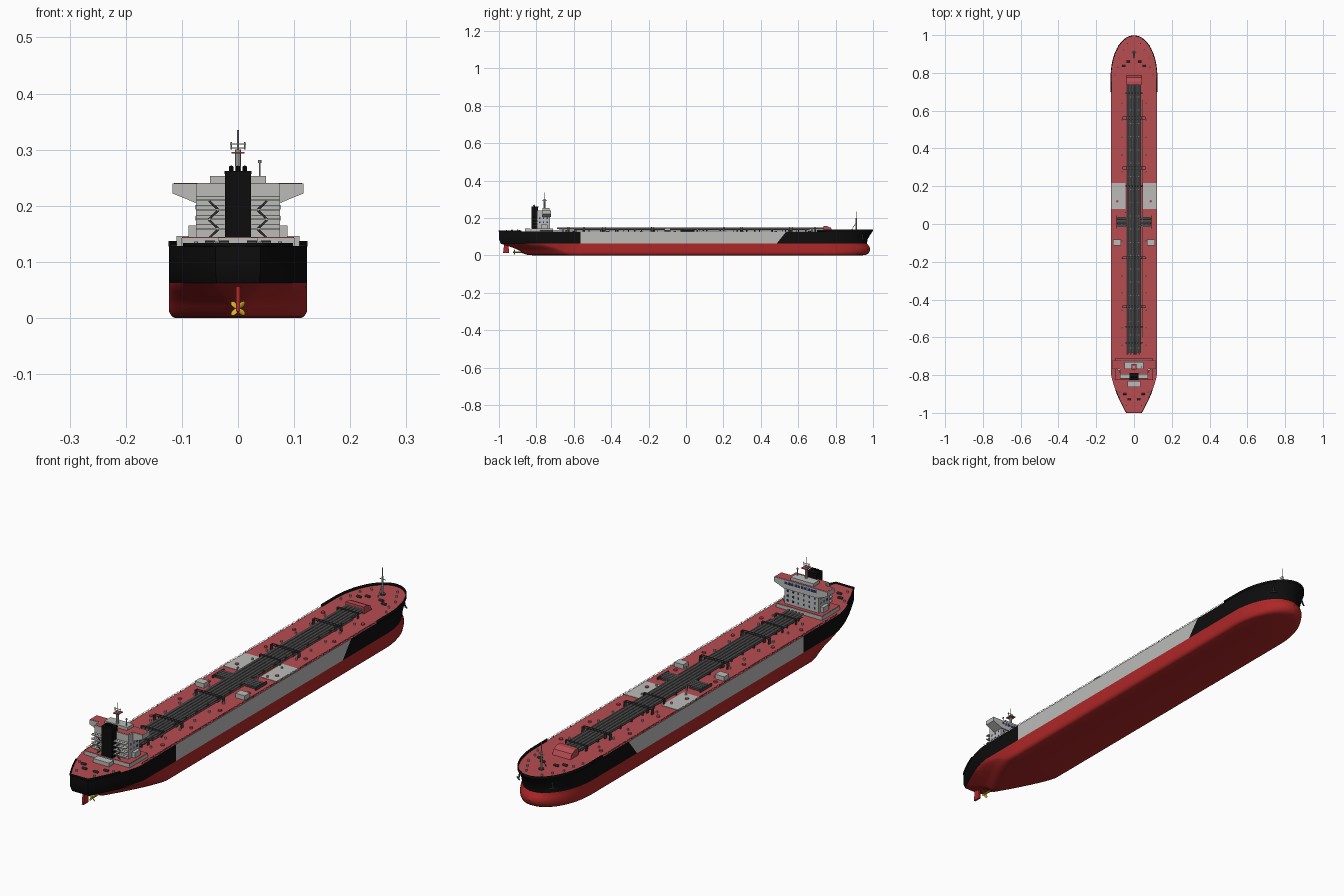
import bpy, bmesh, math
from mathutils import Vector, Matrix

if "Cube" in bpy.data.objects:
    bpy.data.objects.remove(bpy.data.objects["Cube"])

def mat(name, c):
    m = bpy.data.materials.new(name)
    m.diffuse_color = (*c, 1)
    m.use_nodes = True
    m.node_tree.nodes["Principled BSDF"].inputs["Base Color"].default_value = m.diffuse_color
    return m

RED = mat("hull_red", (0.42, 0.02, 0.02))
DECK = mat("deck_red", (0.48, 0.075, 0.085))
BLACK = mat("black", (0.004, 0.004, 0.004))
GREY = mat("light_grey", (0.5, 0.5, 0.49))
STEEL = mat("pipe_grey", (0.3, 0.3, 0.3))
DARK = mat("dark_grey", (0.06, 0.06, 0.06))
BLUE = mat("window_blue", (0.02, 0.03, 0.15))
GOLD = mat("propeller_gold", (0.7, 0.5, 0.02))

def finish(name, bm, *mats, smooth=True):
    bmesh.ops.recalc_face_normals(bm, faces=bm.faces)
    me = bpy.data.meshes.new(name)
    bm.to_mesh(me)
    bm.free()
    for m in mats:
        me.materials.append(m)
    ob = bpy.data.objects.new(name, me)
    bpy.context.collection.objects.link(ob)
    if smooth:
        bpy.ops.object.select_all(action='DESELECT')
        ob.select_set(True)
        bpy.context.view_layer.objects.active = ob
        bpy.ops.object.shade_smooth_by_angle(angle=math.radians(35))
    return ob

def boxes(name, m, items):
    """items: (x0, x1, y0, y1, z0, z1)"""
    bm = bmesh.new()
    for x0, x1, y0, y1, z0, z1 in items:
        bmesh.ops.create_cube(bm, size=1, matrix=Matrix.Translation(((x0+x1)/2, (y0+y1)/2, (z0+z1)/2))
                              @ Matrix.Diagonal((x1-x0, y1-y0, z1-z0, 1)))
    return finish(name, bm, m, smooth=False)

def rods(name, m, items, seg=8):
    """items: (start, end, radius)"""
    bm = bmesh.new()
    for p, q, r in items:
        p, q = Vector(p), Vector(q)
        rot = (q-p).to_track_quat('Z', 'Y').to_matrix().to_4x4()
        bmesh.ops.create_cone(bm, cap_ends=True, segments=seg, radius1=r, radius2=r, depth=(q-p).length,
                              matrix=Matrix.Translation((p+q)/2) @ rot)
    return finish(name, bm, m)

def prism(name, m, pts, axis, a, b):
    """extrude a 2D profile along 'x' (pts = y,z) or 'y' (pts = x,z)"""
    bm = bmesh.new()
    put = (lambda p, d: (d, p[0], p[1])) if axis == 'x' else (lambda p, d: (p[0], d, p[1]))
    lo, hi = [[bm.verts.new(put(p, d)) for p in pts] for d in (a, b)]
    bm.faces.new(lo)
    bm.faces.new(hi)
    for i in range(len(pts)):
        j = (i+1) % len(pts)
        bm.faces.new((lo[i], lo[j], hi[j], hi[i]))
    return finish(name, bm, m, smooth=False)

def both(x0, x1, *rest):
    return [(x0, x1, *rest), (-x1, -x0, *rest)]

# ---- hull: waterlines lofted from keel to deck
# z, stern end, stern half width, taper start, bow end, bow start, half beam
LEVELS = [(0, -.82, .006, -.60, .945, .76, .112), (.003, -.85, .007, -.62, .962, .76, .118),
          (.010, -.872, .009, -.63, .975, .76, .1225), (.022, -.885, .011, -.65, .982, .76, .123),
          (.035, -.91, .016, -.68, .985, .76, .123), (.047, -.945, .026, -.72, .980, .76, .123),
          (.062, -.99, .038, -.76, .968, .76, .123), (.085, -1, .04, -.78, .970, .77, .123),
          (.108, -1, .04, -.78, .984, .775, .123), (.128, -1, .04, -.78, .997, .78, .123)]
NS, NB = 12, 16
DZ = .128

def waterline(z, ys, ws, a, yb, b0, w):
    p = 1.25 + .25*min(1, z/.08)
    pts = []
    for i in range(NS):
        t = 1 - i/(NS-1)
        pts.append((ws + (w-ws)*(1-t**p), a + (ys-a)*t))
    pts += [(w, -.565), (w, .484 + .053*max(0, (z-.062)/.066))]
    for i in range(NB):
        th = math.pi/2*i/(NB-1)
        pts.append((w*math.cos(th) if i < NB-1 else 0, b0 + (yb-b0)*math.sin(th)))
    return pts

bm = bmesh.new()
rings, N = [], NS+2+NB
for lv in LEVELS:
    c = waterline(*lv)
    c += [(-x, y) for x, y in c[-2::-1]]
    rings.append([bm.verts.new((x, y, lv[0])) for x, y in c])
M = 2*N-1
for k in range(len(rings)-1):
    for j in range(M):
        i = j if j < N-1 else 2*N-3-j
        f = bm.faces.new((rings[k][j], rings[k][(j+1) % M], rings[k+1][(j+1) % M], rings[k+1][j]))
        f.material_index = 0 if LEVELS[k][0] < .062 else (2 if i == NS else 1)
def cap(ring, idx):
    for i in range(N-1):
        vs = [ring[i], ring[i+1]] + ([ring[M-1-i-1]] if i < N-2 else []) + [ring[M-1-i]]
        bm.faces.new(vs).material_index = idx
cap(rings[0], 0)
cap(rings[-1], 3)
finish("hull", bm, RED, BLACK, GREY, DECK)

# ---- bulwarks at bow and stern, following the deck edge
edge = waterline(*LEVELS[-1])
def bulwark(name, half, height):
    path = half + [(-x, y) for x, y in reversed(half) if x > 0]
    b = bmesh.new()
    lo, hi = [[b.verts.new((x*.99, y, z)) for x, y in path] for z in (DZ-.001, DZ+height)]
    for i in range(len(path)-1):
        b.faces.new((lo[i], lo[i+1], hi[i+1], hi[i]))
    ob = finish(name, b, BLACK)
    s = ob.modifiers.new("thickness", 'SOLIDIFY')
    s.thickness, s.offset = .004, 0
bulwark("bow_bulwark", [(.123, .70)] + edge[NS+2:], .009)
bulwark("stern_bulwark", edge[:7][::-1], .006)

# ---- rudder and propeller
prism("rudder", RED, [(-.978, .012), (-.945, .012), (-.95, .06), (-.972, .06)], 'x', -.004, .004)
rods("propeller_shaft", GOLD, [((0, -.86, .017), (0, -.925, .017), .004)])
bm = bmesh.new()
for k in range(4):
    bmesh.ops.create_uvsphere(bm, u_segments=8, v_segments=6, radius=1, matrix=Matrix.Translation((0, -.917, .017))
        @ Matrix.Rotation(k*math.pi/2+.78, 4, 'Y') @ Matrix.Translation((0, 0, .009))
        @ Matrix.Rotation(.6, 4, 'Z') @ Matrix.Diagonal((.0055, .0015, .008, 1)))
finish("propeller_blades", bm, GOLD)

# ---- cargo pipes, gantries and end house
rods("cargo_pipes", STEEL, [((x, -.69, .144), (x, .74, .144), .0042) for x in (-.032, -.017, -.002, .013, .028)]
     + [((.046, -.6, .138), (.046, .66, .138), .002)])
boxes("catwalk", DARK, [(-.037, .037, -.68, .735, .1355, .137)])
boxes("pipe_supports", DARK, [(-.037, .037, -.66+.07*k, -.655+.07*k, DZ, .14) for k in range(20)])
items = []
for y in (.69, .56, .295, .2, -.18, -.44, -.545, -.63):
    w = .062 if y in (.56, .295, -.18, -.44) else .046
    d = .006 if w > .05 else .003
    items += [(-w, w, y-d, y-d+.003, .148, .151), (-w, w, y+d, y+d+.003, .148, .151)]
    for x in (w, w*.65):
        items += both(x-.003, x, y-d, y+d+.003, DZ, .15)
boxes("pipe_gantries", DARK, items)
prism("forward_pipe_house", DECK, [(.735, DZ), (.785, DZ), (.775, .147), (.755, .156), (.735, .156)], 'x', -.04, .04)

# ---- midship manifold, panels and lockers
boxes("manifold_trays", DARK, both(.042, .088, -.015, .038, DZ, .135) + both(.092, .096, -.025, .045, DZ, .139))
rods("manifold_pipes", STEEL, [((s*.03, y, .139), (s*.09, y, .139), .003)
                               for s in (-1, 1) for y in (-.008, .004, .016, .028)])
boxes("deck_panels", GREY, both(.044, .12, .08, .216, DZ-.001, .1295))
boxes("deck_lockers", GREY, both(.07, .11, -.115, -.083, DZ, .146))
rods("hose_cranes", GREY, [((s*.045, .06, DZ), (s*.045, .06, .15), .003) for s in (-1, 1)])
rods("tank_vents", GREY, [((s*.065, -.64+.0915*k, DZ), (s*.065, -.64+.0915*k, .136), .004)
                          for s in (-1, 1) for k in range(15)])
rods("tank_hatches", DECK, [((s*.088, -.6+.18*k, DZ), (s*.088, -.6+.18*k, .133), .007)
                            for s in (-1, 1) for k in range(8)], 12)

# ---- deck edge rails
items = []
for s in (-1, 1):
    items += [((s*.121, -.78, z), (s*.121, .70, z), .0005) for z in (.1315, .135)]
    items += [((s*.121, -.78+.037*k, DZ), (s*.121, -.78+.037*k, .135), .0006) for k in range(41)]
rods("deck_rails", DARK, items, 4)

# ---- mooring gear, foremast, anchors
rods("winches", DARK, [((s*x-.009, y, .133), (s*x+.009, y, .133), .005)
                       for s in (-1, 1) for x, y in ((.03, .86), (.055, .84), (.05, -.9), (.025, -.93))])
rods("bollards", GREY, [((s*x, y, DZ), (s*x, y, .136), .0035) for s in (-1, 1)
     for x, y in ((.085, .83), (.078, .88), (.055, .92), (.035, .955), (.1, .79), (.075, -.89), (.04, -.96))])
rods("foremast", GREY, [((0, .91, DZ), (0, .91, .2), .004), ((0, .91, .19), (0, .91, .235), .0018),
     ((-.012, .91, .19), (.012, .91, .19), .0015), ((0, .91, .175), (0, .88, DZ), .0015)])
rods("foremast_foot", DARK, [((0, .91, DZ), (0, .91, .133), .01)], 12)
items = []
for s in (-1, 1):
    items += [((s*.075, .946, .085), (s*.072, .943, .108), .003), ((s*.066, .955, .086), (s*.085, .94, .086), .003)]
rods("anchors", DARK, items)

# ---- accommodation block and bridge
boxes("deckhouse_base", DECK, [(-.1, .1, -.825, -.712, DZ, .144)])
boxes("deckhouse_skirt", GREY, [(-.101, .101, -.826, -.711, DZ, .1425), (-.035, .035, -.862, -.832, DZ, .143)])
boxes("accommodation", GREY, [(-.075, .075, -.797, -.727, .143, .22), *both(.075, .088, -.775, -.74, .143, .165)])
prism("bridge_and_wings", GREY, [(-.075, .205), (.075, .205), (.117, .222), (.117, .24), (-.117, .24), (-.117, .222)],
      'y', -.768, -.722)
boxes("bridge_rear", GREY, [(-.075, .075, -.797, -.768, .21, .24)])
boxes("bridge_roof", DECK, [(-.114, .114, -.765, -.725, .2395, .2408), (-.072, .072, -.795, -.765, .2395, .2408)])
boxes("upper_cabin", GREY, [(-.05, .05, -.768, -.73, .24, .253)])
items = [(-.07+.0145*k, -.059+.0145*k, -.7225, -.7213, .224, .234) for k in range(10)]
for z in (.155, .174, .193):
    items += [(-.062+.024*k, -.055+.024*k, -.7275, -.7263, z, z+.008) for k in range(6)]
    if z > .16:
        items += sum((both(.0745, .0757, y, y+.007, z, z+.008) for y in (-.785, -.765, -.745)), [])
boxes("windows", BLUE, items)

# ---- aft balconies with stairs
items, stairs = [], []
for k, z in enumerate((.158, .175, .192, .209)):
    items += both(.023, .075, -.818, -.797, z, z+.002)
    stairs += [((s*.074, -.817, z+.008), (s*.024, -.817, z+.008), .0006) for s in (-1, 1)]
    a, b = (.035, .052) if k % 2 else (.052, .035)
    stairs += [((s*a, -.814, z-.016), (s*b, -.814, z), .002) for s in (-1, 1)]
boxes("balconies", GREY, items)
rods("balcony_stairs", DARK, stairs, 6)

# ---- funnel
boxes("funnel", BLACK, [(-.023, .023, -.825, -.79, .143, .26), (-.024, .024, -.826, -.789, .257, .262)])
rods("exhausts", BLACK, [((x, -.81, .26), (x, -.814, .27), .004) for x in (-.012, 0, .012)])

# ---- radar mast and aerial
rods("radar_mast", GREY, [((0, -.757, .253), (0, -.757, .3), .0055), ((0, -.757, .3), (0, -.757, .335), .0015),
     ((-.014, -.757, .31), (.014, -.757, .31), .0012), ((-.012, -.757, .303), (.012, -.757, .303), .0012),
     ((-.012, -.757, .3), (-.012, -.757, .314), .001), ((.012, -.757, .3), (.012, -.757, .314), .001),
     ((.039, -.757, .253), (.039, -.757, .28), .0012), ((.039, -.757, .276), (.039, -.757, .282), .003)])
boxes("radar_platform", DECK, [(-.012, .012, -.77, -.742, .293, .296)])
